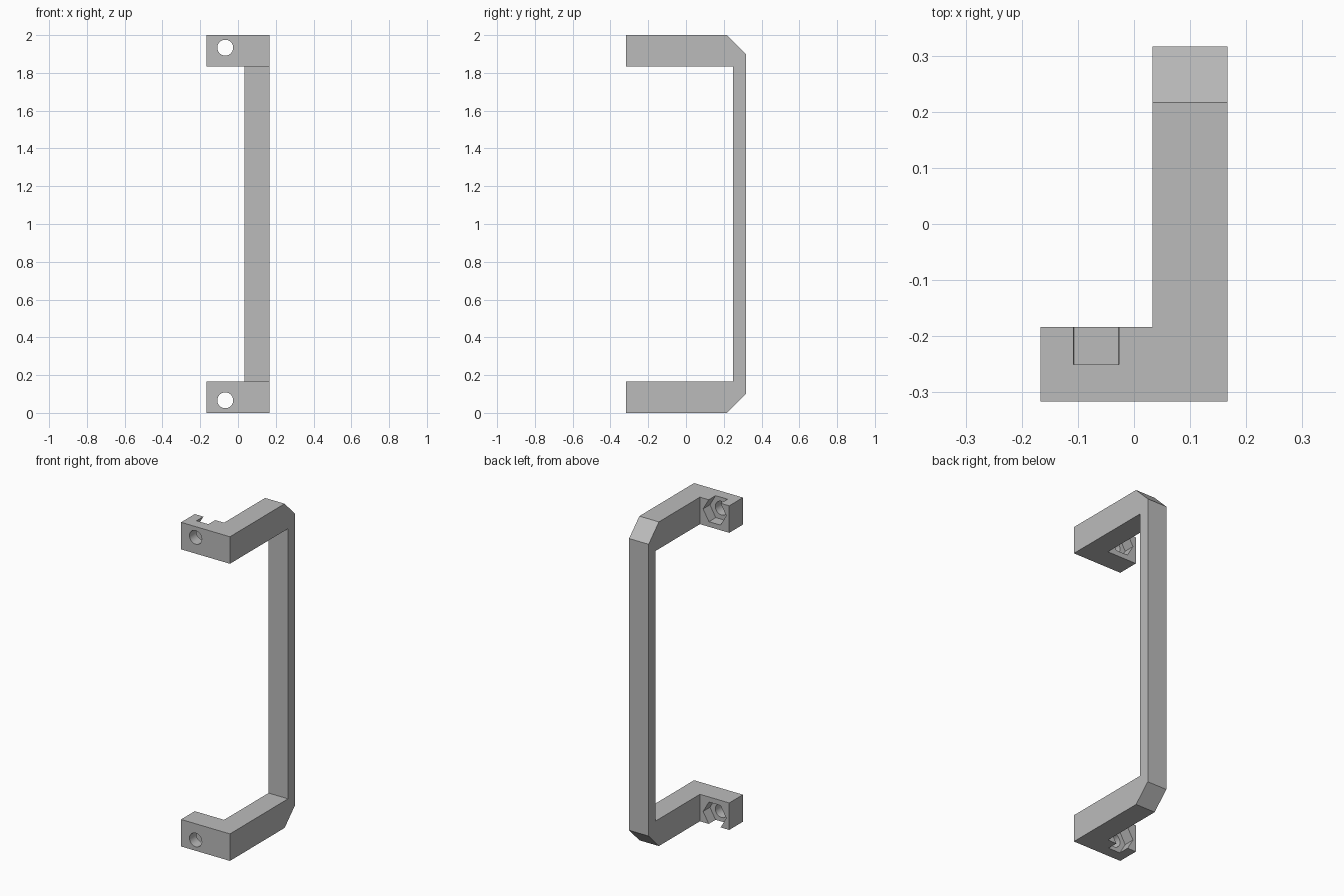
import bpy, bmesh, math
from mathutils import Matrix, Vector

cube = bpy.data.objects.get("Cube")
if cube:
    bpy.data.objects.remove(cube, do_unlink=True)

HEIGHT, HALF_W, HALF_D = 2.0, 0.1667, 0.3167
FOOT_H = 0.1667          # height of each arm and foot
BAR_Y = 0.25             # inner face of the grip
CHAMFER = 0.1
ARM_X = 0.0333           # inner side of arms and grip
FOOT_BACK = -0.1833      # back face of the foot tabs
HOLE_X, HOLE_INSET = -0.0675, 0.0667


def make_object(name, bm):
    bmesh.ops.recalc_face_normals(bm, faces=bm.faces)
    mesh = bpy.data.meshes.new(name)
    bm.to_mesh(mesh)
    bm.free()
    obj = bpy.data.objects.new(name, mesh)
    bpy.context.collection.objects.link(obj)
    return obj


def extruded_profile(name, points, x0, x1):
    bm = bmesh.new()
    face = bm.faces.new([bm.verts.new((x0, y, z)) for y, z in points])
    ext = bmesh.ops.extrude_face_region(bm, geom=[face])
    moved = [v for v in ext["geom"] if isinstance(v, bmesh.types.BMVert)]
    bmesh.ops.translate(bm, verts=moved, vec=(x1 - x0, 0, 0))
    return make_object(name, bm)


def prism_along_y(name, sides, radius, x, z, y0, y1, turn=0.0):
    bm = bmesh.new()
    matrix = (Matrix.Translation(Vector((x, (y0 + y1) / 2, z)))
              @ Matrix.Rotation(math.pi / 2, 4, 'X')
              @ Matrix.Rotation(turn, 4, 'Z'))
    bmesh.ops.create_cone(bm, cap_ends=True, segments=sides, radius1=radius,
                          radius2=radius, depth=y1 - y0, matrix=matrix)
    return make_object(name, bm)


def cut(target, cutter):
    cutter.hide_render = True
    mod = target.modifiers.new(cutter.name, 'BOOLEAN')
    mod.operation, mod.solver, mod.object = 'DIFFERENCE', 'EXACT', cutter
    bpy.context.view_layer.objects.active = target
    bpy.ops.object.modifier_apply(modifier=mod.name)
    bpy.data.objects.remove(cutter, do_unlink=True)


# Bracket outline seen from the side: lower half, then mirrored upward
lower = [(BAR_Y, FOOT_H), (-HALF_D, FOOT_H), (-HALF_D, 0),
         (HALF_D - CHAMFER, 0), (HALF_D, CHAMFER)]
upper = [(y, HEIGHT - z) for y, z in reversed(lower)]
handle = extruded_profile("pull_handle", lower + upper, -HALF_W, HALF_W)

# Remove the space beside the arms, leaving the foot tabs
side_space = [(FOOT_BACK, -1), (1, -1), (1, 3), (FOOT_BACK, 3)]
cut(handle, extruded_profile("side_cutter", side_space, -1, ARM_X))

# Bolt hole and hexagonal nut pocket in each foot
for z in (HOLE_INSET, HEIGHT - HOLE_INSET):
    cut(handle, prism_along_y("bolt_cutter", 48, 0.042, HOLE_X, z, -0.5, 0))
    # corners point sideways so a flat side breaks through the outer face
    corner = (Matrix.Rotation(0, 4, 'Z') @ Vector((0, 1, 0))).angle(Vector((1, 0, 0)))
    cut(handle, prism_along_y("nut_cutter", 6, 0.079, HOLE_X, z, -0.25, 0, corner))

# Plain grey finish
grey = bpy.data.materials.new("grey")
grey.use_nodes = True
colour = (0.5, 0.5, 0.5, 1)
grey.diffuse_color = colour
grey.node_tree.nodes["Principled BSDF"].inputs["Base Color"].default_value = colour
handle.data.materials.clear()
handle.data.materials.append(grey)

bpy.ops.object.select_all(action='DESELECT')
handle.select_set(True)
bpy.context.view_layer.objects.active = handle
bpy.ops.object.shade_smooth_by_angle(angle=math.radians(30))
